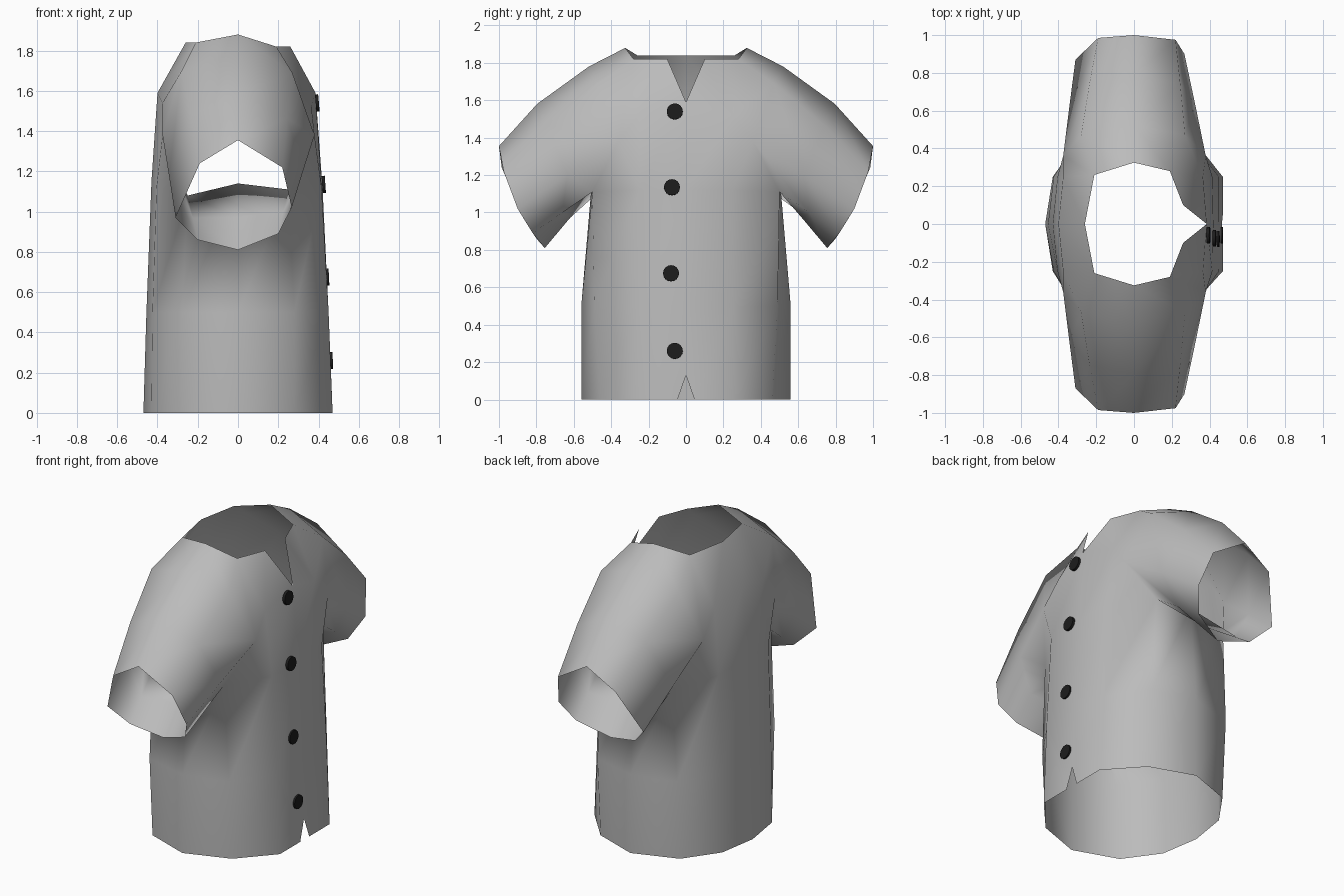
import bpy, bmesh, math
from mathutils import Vector

if "Cube" in bpy.data.objects:
    bpy.data.objects.remove(bpy.data.objects["Cube"])


def material(name, value):
    m = bpy.data.materials.new(name)
    m.diffuse_color = (value, value, value, 1)
    m.use_nodes = True
    m.node_tree.nodes["Principled BSDF"].inputs["Base Color"].default_value = m.diffuse_color
    return m


cloth = material("grey_cloth", 0.5)
black = material("black_button", 0.012)

# Torso rows for one half: front centre, front, front side, side, back side, back, back centre
hem = [(.47, .045, 0), (.47, .25, 0), (.28, .46, 0), (0, .56, 0),
       (-.28, .46, 0), (-.43, .25, 0), (-.47, 0, 0)]
waist = [(.45, 0, .5), (.45, .25, .5), (.28, .49, .5), (0, .56, .5),
         (-.28, .49, .5), (-.425, .25, .5), (-.455, 0, .5)]
chest = [(.42, 0, 1.12), (.415, .25, 1.12), (.25, .5, 1.11), (0, .505, 1.14),
         (-.25, .5, 1.08), (-.405, .25, 1.12), (-.43, 0, 1.15)]
notch = (.465, 0, .13)
yoke_front, yoke_back = (.365, .25, 1.52), (-.375, .25, 1.54)
back_top, collar_tip = (-.4, 0, 1.59), (.385, 0, 1.59)
# Neckline from the front lapel round to the back centre
neck = [(.26, .10, 1.82), (.19, .28, 1.82), (0, .325, 1.88), (-.21, .26, 1.84), (-.26, 0, 1.84)]
# Armhole and cuff, eight points each, from the top round by the front
armhole = [(0, .52, 1.78), (.27, .47, 1.69), (.38, .36, 1.38), chest[2],
           chest[3], chest[4], (-.375, .36, 1.38), (-.28, .47, 1.7)]
cuff = [(0, 1, 1.355), (.22, .975, 1.22), (.267, .9, 1.02), (.2, .82, .89),
        (0, .755, .81), (-.2, .8, .86), (-.31, .87, .97), (-.19, .985, 1.24)]
bulge = [.035, .02, .005, 0, -.01, 0, .005, .02]
elbow = [tuple((Vector(a) + Vector(c)) / 2 + Vector((0, b, b * .4)))
         for a, c, b in zip(armhole, cuff, bulge)]

faces = []


def strip(a, b, closed=False):
    n = len(a)
    for i in range(n if closed else n - 1):
        j = (i + 1) % n
        faces.append([a[i], a[j], b[j], b[i]])


# Lower torso with the small notch at the front hem
faces.append([notch, hem[0], hem[1], waist[1], waist[0]])
strip(hem[1:], waist[1:])
strip(waist, chest)
# Front yoke and lapel
top, ft, fr, _, _, _, bk, bt = armhole
faces += [[chest[0], chest[1], yoke_front, collar_tip],
          [chest[1], chest[2], fr], [chest[1], fr, yoke_front],
          [collar_tip, yoke_front, neck[0]], [neck[0], yoke_front, neck[1]],
          [yoke_front, fr, ft, neck[1]], [neck[1], ft, top, neck[2]]]
# Back yoke
faces += [[chest[5], chest[6], back_top, yoke_back],
          [chest[4], chest[5], bk], [chest[5], yoke_back, bk],
          [yoke_back, back_top, neck[4], neck[3]],
          [bk, yoke_back, neck[3], bt], [bt, neck[3], neck[2], top]]
# Sleeve
strip(armhole, elbow, True)
strip(elbow, cuff, True)

# Mirror the half across y and join the seam
bm = bmesh.new()
for f in faces:
    bm.faces.new([bm.verts.new(p) for p in f])
    bm.faces.new([bm.verts.new((x, -y, z)) for x, y, z in reversed(f)])
bmesh.ops.remove_doubles(bm, verts=bm.verts, dist=.0005)
bmesh.ops.recalc_face_normals(bm, faces=bm.faces)
# Open cloth: make sure the front centre panel faces forward
probe = max(bm.faces, key=lambda f: f.calc_center_median().x)
if probe.normal.x < 0:
    bmesh.ops.reverse_faces(bm, faces=bm.faces)
for f in bm.faces:
    f.smooth = True
mesh = bpy.data.meshes.new("shirt")
bm.to_mesh(mesh)
bm.free()
mesh.materials.append(cloth)
shirt = bpy.data.objects.new("shirt", mesh)
bpy.context.collection.objects.link(shirt)

# Buttons down the front, tilted with the cloth
for i, (x, y, z, tilt) in enumerate([(.463, -.06, .26, 2), (.444, -.08, .675, 3),
                                     (.426, -.075, 1.135, 4), (.394, -.06, 1.54, 5)]):
    bpy.ops.mesh.primitive_cylinder_add(vertices=16, radius=.043, depth=.016, location=(x, y, z),
                                        rotation=(0, math.radians(90 - tilt), 0))
    button = bpy.context.object
    button.name = f"button_{i + 1}"
    button.data.materials.append(black)
    bpy.ops.object.shade_smooth_by_angle(angle=math.radians(40))
